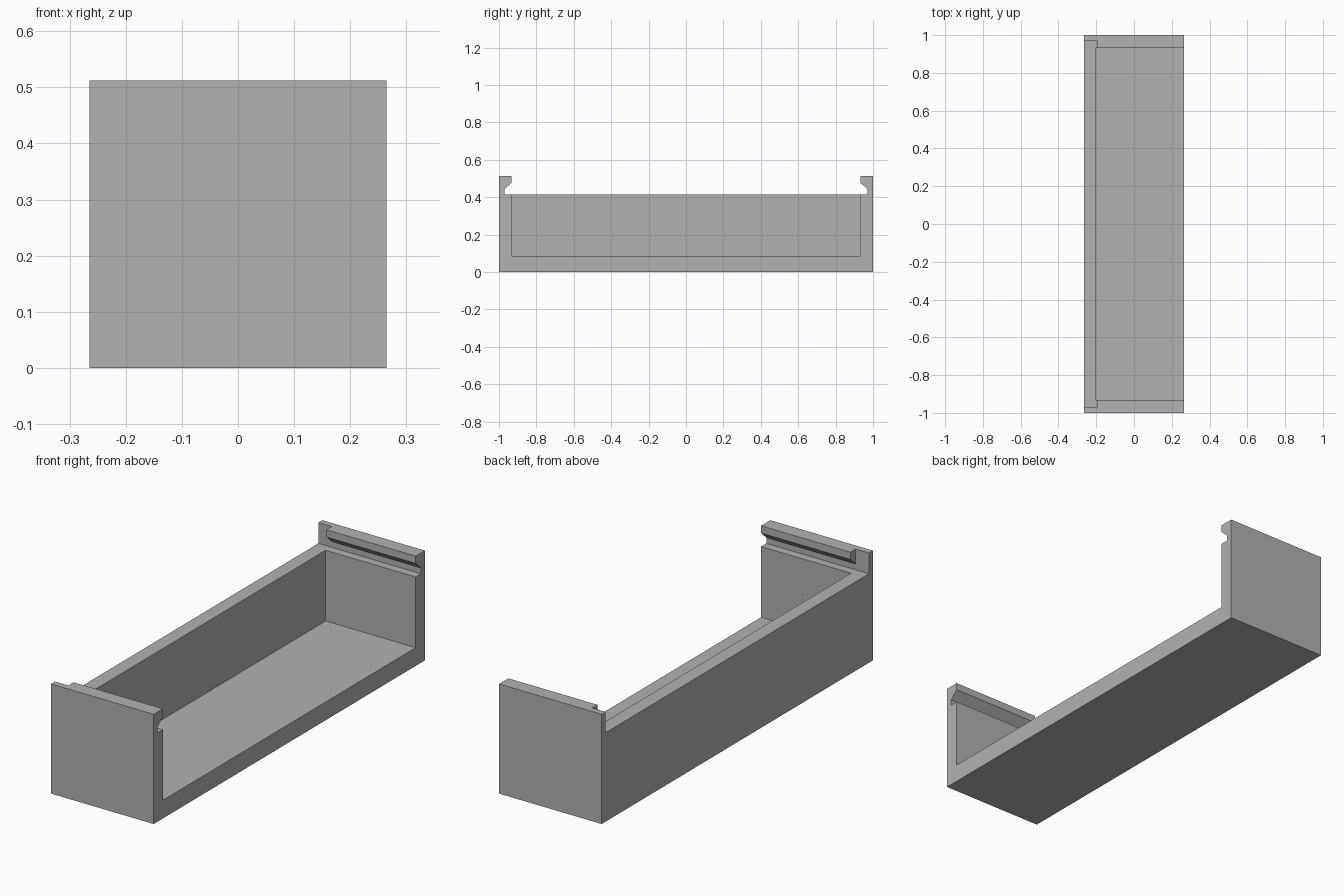
import bpy
import bmesh

if "Cube" in bpy.data.objects:
    bpy.data.objects.remove(bpy.data.objects["Cube"], do_unlink=True)

HALF_W, HEIGHT = 0.265, 0.512
WALL_TOP, FLOOR = 0.415, 0.085
INNER, GROOVE = 0.932, 0.971

grey = bpy.data.materials.new("plain grey")
grey.use_nodes = True
colour = (0.445, 0.445, 0.445, 1)
grey.diffuse_color = colour
grey.node_tree.nodes["Principled BSDF"].inputs["Base Color"].default_value = colour


def prism(name, half_profile, x0, x1):
    """Mirror a (y, z) half profile across y = 0 and extrude it along x."""
    outline = half_profile + [(-y, z) for y, z in reversed(half_profile)]
    bm = bmesh.new()
    face = bm.faces.new([bm.verts.new((x0, y, z)) for y, z in outline])
    result = bmesh.ops.extrude_face_region(bm, geom=[face])
    moved = [v for v in result["geom"] if isinstance(v, bmesh.types.BMVert)]
    bmesh.ops.translate(bm, verts=moved, vec=(x1 - x0, 0, 0))
    bmesh.ops.recalc_face_normals(bm, faces=bm.faces)
    mesh = bpy.data.meshes.new(name)
    bm.to_mesh(mesh)
    bm.free()
    mesh.materials.append(grey)
    obj = bpy.data.objects.new(name, mesh)
    bpy.context.collection.objects.link(obj)
    return obj


def carve(target, cutter):
    cutter.hide_render = True
    mod = target.modifiers.new("carve", "BOOLEAN")
    mod.operation = "DIFFERENCE"
    mod.solver = "EXACT"
    mod.object = cutter
    bpy.context.view_layer.objects.active = target
    bpy.ops.object.modifier_apply(modifier=mod.name)
    bpy.data.objects.remove(cutter, do_unlink=True)


# Solid block that becomes the open-sided tray
tray = prism("tray", [(1, 0), (1, HEIGHT)], -HALF_W, HALF_W)

# Cavity with the undercut sliding-lid grooves, open on one long side
cavity = [(INNER, FLOOR), (INNER, WALL_TOP), (GROOVE, WALL_TOP),
          (GROOVE, 0.442), (INNER, 0.478), (INNER, 0.7)]
carve(tray, prism("cavity_cutter", cavity, -0.2, 0.4))

# Lowered long wall, with the rail lips trimmed back to thin end posts
carve(tray, prism("wall_cutter", [(GROOVE, WALL_TOP), (GROOVE, 0.7)], -0.4, -0.196))
